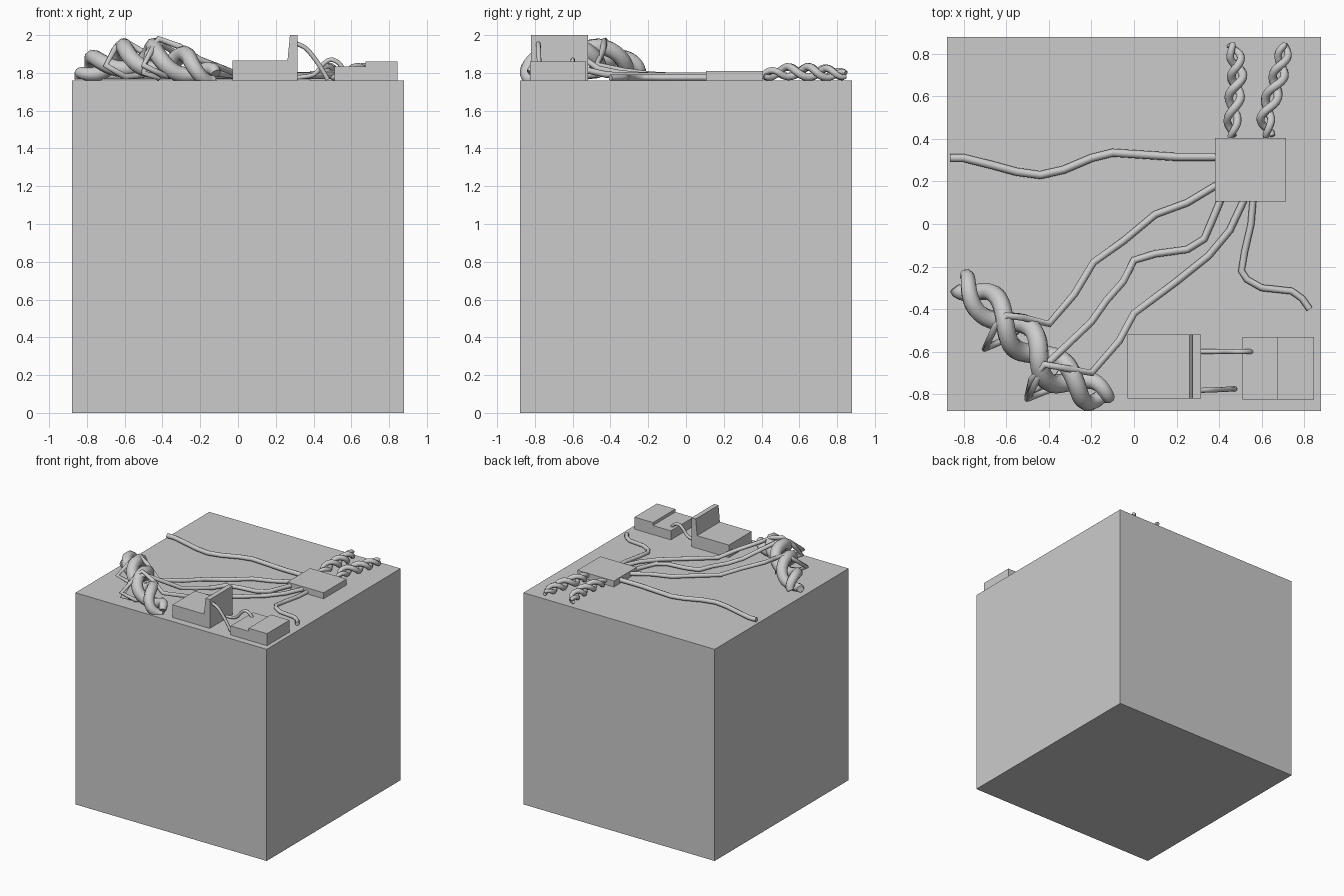
import bpy, math
from mathutils import Vector

TOP = 1.76


def prism(name, profile, y0, y1):
    """Extrude an x/z profile along y."""
    n = len(profile)
    verts = [(x, y0, z) for x, z in profile] + [(x, y1, z) for x, z in profile]
    faces = [tuple(range(n)), tuple(range(2 * n - 1, n - 1, -1))]
    faces += [(i, i + n, (i + 1) % n + n, (i + 1) % n) for i in range(n)]
    me = bpy.data.meshes.new(name)
    me.from_pydata(verts, [], faces)
    ob = bpy.data.objects.new(name, me)
    bpy.context.collection.objects.link(ob)


def box(name, x0, x1, y0, y1, z0, z1):
    prism(name, [(x0, z0), (x1, z0), (x1, z1), (x0, z1)], y0, y1)


def tube(name, pts, r, radii=None):
    """Round tube through points, with optional radius factors."""
    cu = bpy.data.curves.new(name, 'CURVE')
    cu.dimensions = '3D'
    cu.bevel_depth = r
    cu.bevel_resolution = 2
    cu.use_fill_caps = True
    sp = cu.splines.new('POLY')
    sp.points.add(len(pts) - 1)
    for i, p in enumerate(pts):
        sp.points[i].co = (*p, 1)
        sp.points[i].radius = radii[i] if radii else 1
    sp.use_smooth = True
    ob = bpy.data.objects.new(name, cu)
    bpy.context.collection.objects.link(ob)


def smooth(pts, steps):
    """Catmull-Rom samples through the points."""
    p = [Vector(q) for q in pts]
    p = [2 * p[0] - p[1]] + p + [2 * p[-1] - p[-2]]
    out = []
    for i in range(1, len(p) - 2):
        a, b, c, d = p[i - 1:i + 3]
        for k in range(steps):
            t = k / steps
            out.append(0.5 * (2 * b + (c - a) * t + (2 * a - 5 * b + 4 * c - d) * t * t
                              + (3 * b - a - 3 * c + d) * t ** 3))
    return out + [p[-2]]


def twisted_pair(name, path, amp, r, turns, phase):
    """Two strands spiralling about a path, thinner at the ends."""
    c = smooth(path, 8)
    n = len(c) - 1
    for s in range(2):
        pts, rad = [], []
        for i, q in enumerate(c):
            t = (c[min(i + 1, n)] - c[max(i - 1, 0)]).normalized()
            left = Vector((0, 0, 1)).cross(t).normalized()
            up = t.cross(left)
            a = phase + math.pi * s - turns * math.tau * i / n
            w = math.sin(math.pi * i / n) ** 0.5 if 0 < i < n else 0
            pts.append(q + (up * math.cos(a) * (0.3 + 0.7 * w) + left * math.sin(a) * (0.6 + 0.4 * w)) * amp)
            rad.append(0.6 + 0.4 * w)
        tube(f"{name}_strand_{s + 1}", pts, r, rad)


# Base cube and the three housings on top
box("base_cube", -0.88, 0.88, -0.88, 0.88, 0, TOP)
box("junction_box", 0.38, 0.715, 0.105, 0.405, TOP, 1.81)
prism("upright_block", [(-0.03, TOP), (0.315, TOP), (0.315, 2.0), (0.275, 2.0),
                        (0.262, 1.865), (-0.03, 1.865)], -0.82, -0.52)
prism("stepped_block", [(0.51, TOP), (0.845, TOP), (0.845, 1.86), (0.675, 1.86),
                        (0.675, 1.835), (0.51, 1.835)], -0.825, -0.53)

# Short wires between the two blocks
tube("upper_wire", smooth([(0.31, -0.782, 1.955), (0.36, -0.78, 1.93), (0.41, -0.778, 1.87),
                           (0.45, -0.776, 1.81), (0.475, -0.775, 1.765)], 3), 0.012)
tube("lower_wire", smooth([(0.31, -0.6, 1.775), (0.40, -0.6, 1.79), (0.45, -0.6, 1.845),
                           (0.49, -0.6, 1.87), (0.53, -0.6, 1.855), (0.55, -0.6, 1.83)], 3), 0.012)

# Cables lying on the cube
tube("long_cable", [(x, y, 1.785) for x, y in [
    (-0.865, 0.31), (-0.80, 0.31), (-0.66, 0.275), (-0.55, 0.245), (-0.44, 0.23), (-0.33, 0.255),
    (-0.2, 0.31), (-0.1, 0.335), (0.05, 0.325), (0.2, 0.315), (0.40, 0.315)]], 0.019)
tube("short_cable", [(x, y, 1.775) for x, y in [
    (0.56, 0.12), (0.55, 0), (0.52, -0.13), (0.505, -0.22), (0.53, -0.26), (0.6, -0.3),
    (0.74, -0.315), (0.79, -0.35), (0.825, -0.4)]], 0.016)

# Cables that rise and loop around the thick rope
tube("looped_cable_1", [
    (0.40, 0.19, 1.785), (0.25, 0.1, 1.785), (0.1, 0.045, 1.785), (-0.05, -0.08, 1.785),
    (-0.19, -0.18, 1.79), (-0.28, -0.33, 1.81), (-0.4, -0.47, 1.84), (-0.52, -0.44, 1.92),
    (-0.60, -0.43, 1.97), (-0.65, -0.48, 1.93), (-0.70, -0.585, 1.84), (-0.60, -0.54, 1.78),
    (-0.5, -0.46, 1.79)], 0.017)
tube("looped_cable_2", [
    (0.41, 0.12, 1.785), (0.36, 0, 1.785), (0.33, -0.07, 1.785), (0.25, -0.12, 1.785),
    (0.1, -0.14, 1.785), (0, -0.17, 1.785), (-0.05, -0.27, 1.79), (-0.13, -0.36, 1.80),
    (-0.2, -0.46, 1.82), (-0.4, -0.65, 1.95), (-0.45, -0.72, 1.93), (-0.5, -0.82, 1.84),
    (-0.40, -0.78, 1.79), (-0.33, -0.68, 1.78)], 0.017)
tube("looped_cable_3", [
    (0.52, 0.12, 1.785), (0.45, -0.03, 1.785), (0.35, -0.15, 1.785), (0.2, -0.27, 1.785),
    (0, -0.42, 1.79), (-0.07, -0.55, 1.82), (-0.2, -0.7, 1.87), (-0.31, -0.68, 1.94),
    (-0.42, -0.66, 1.98), (-0.48, -0.73, 1.90), (-0.5, -0.81, 1.80), (-0.42, -0.74, 1.775)], 0.017)

# Thick arched rope and the two small twisted pairs
twisted_pair("thick_rope", [
    (-0.82, -0.27, 1.80), (-0.73, -0.34, 1.85), (-0.60, -0.46, 1.88), (-0.48, -0.58, 1.88),
    (-0.36, -0.70, 1.87), (-0.23, -0.78, 1.82), (-0.12, -0.81, 1.78)], 0.062, 0.046, 2.3, 1.6)
twisted_pair("left_pair", [
    (0.46, 0.41, 1.785), (0.465, 0.53, 1.805), (0.48, 0.65, 1.805), (0.485, 0.75, 1.80),
    (0.455, 0.845, 1.79)], 0.028, 0.021, 2.2, 0.6)
twisted_pair("right_pair", [
    (0.635, 0.41, 1.785), (0.62, 0.51, 1.805), (0.66, 0.63, 1.805), (0.69, 0.74, 1.80),
    (0.71, 0.845, 1.79)], 0.028, 0.021, 2.2, 1.2)
